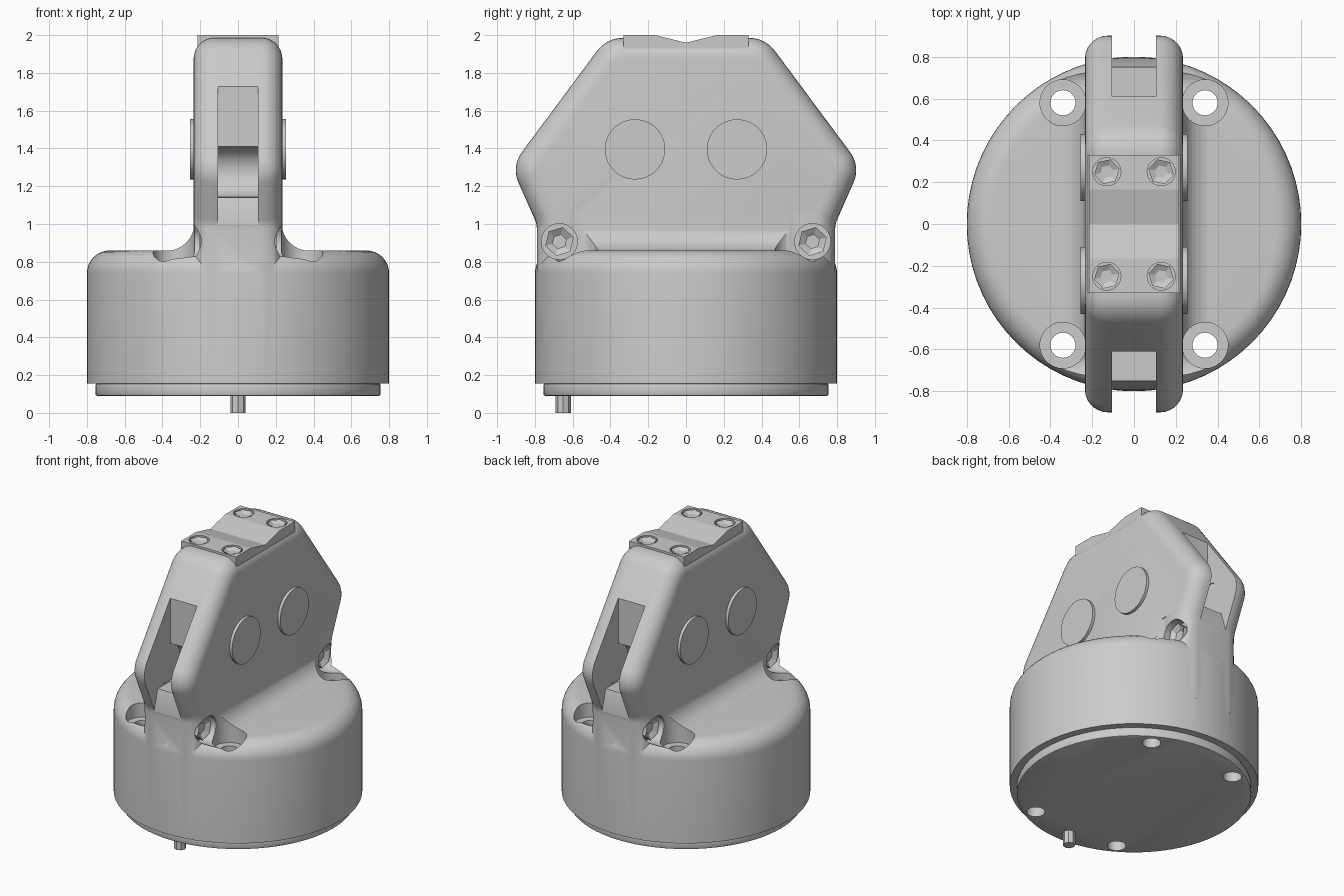
import bpy, bmesh
from math import sin, cos, pi, radians, tan
from mathutils import Matrix, Vector

cube = bpy.data.objects.get("Cube")
if cube:
    bpy.data.objects.remove(cube)

grey = bpy.data.materials.new("plain grey")
grey.use_nodes = True
GREY = (0.6, 0.6, 0.6, 1)
grey.diffuse_color = GREY
grey.node_tree.nodes["Principled BSDF"].inputs["Base Color"].default_value = GREY


def finish(name, bm):
    bmesh.ops.recalc_face_normals(bm, faces=bm.faces)
    me = bpy.data.meshes.new(name)
    bm.to_mesh(me)
    bm.free()
    me.materials.append(grey)
    ob = bpy.data.objects.new(name, me)
    bpy.context.collection.objects.link(ob)
    return ob


def smooth(ob):
    ob.data.shade_smooth()
    ob.data.set_sharp_from_angle(angle=radians(32))


def cylinder(name, loc, r, depth, axis="z", sides=32, chamfer=0.0):
    bm = bmesh.new()
    bmesh.ops.create_cone(bm, cap_ends=True, segments=sides, radius1=r, radius2=r, depth=depth)
    if chamfer:
        rim = [e for e in bm.edges if abs(e.verts[0].co.z - e.verts[1].co.z) < 1e-5]
        bmesh.ops.bevel(bm, geom=rim, offset=chamfer, segments=2, affect="EDGES", profile=0.5)
    turn = Matrix.Rotation(pi / 2, 4, "Y") if axis == "x" else Matrix()
    bm.transform(Matrix.Translation(loc) @ turn)
    return finish(name, bm)


def loft(name, layers, axis="x"):
    """Skin equal outlines given as (outline, height); x: points y,z; y: points x,z."""
    put = (lambda u, v, h: (h, u, v)) if axis == "x" else (lambda u, v, h: (u, h, v))
    bm = bmesh.new()
    rings = [[bm.verts.new(put(u, v, h)) for u, v in pts] for pts, h in layers]
    bm.faces.new(rings[0])
    bm.faces.new(rings[-1][::-1])
    for a, b in zip(rings, rings[1:]):
        for i in range(len(a)):
            bm.faces.new((a[i - 1], b[i - 1], b[i], a[i]))
    return finish(name, bm)


def prism(name, pts, half, axis="x"):
    return loft(name, [(pts, -half), (pts, half)], axis)


def rounded(corners, steps=8):
    """Replace each (u, v, radius) corner of a closed outline by an arc."""
    out = []
    for i, (u, v, r) in enumerate(corners):
        p = Vector((u, v))
        if not r:
            out.append((u, v))
            continue
        d1 = (Vector(corners[i - 1][:2]) - p).normalized()
        d2 = (Vector(corners[(i + 1) % len(corners)][:2]) - p).normalized()
        half = d1.angle(d2) / 2
        centre = p + (d1 + d2).normalized() * (r / sin(half))
        start = p + d1 * (r / tan(half)) - centre
        end = p + d2 * (r / tan(half)) - centre
        for k in range(steps + 1):
            q = start.lerp(end, k / steps).normalized() * r + centre
            out.append((q.x, q.y))
    return out


def inset(pts, d):
    """Shrink a counter-clockwise outline by d."""
    out = []
    for i, p in enumerate(pts):
        p = Vector(p)
        e1 = (p - Vector(pts[i - 1])).normalized()
        e2 = (Vector(pts[(i + 1) % len(pts)]) - p).normalized()
        inward = Vector((-e1.y - e2.y, e1.x + e2.x)).normalized()
        out.append(p + inward * d / cos(e1.angle(e2) / 2))
    return out


def boolean(ob, tool, op="DIFFERENCE"):
    mod = ob.modifiers.new("cut", "BOOLEAN")
    mod.operation, mod.object, mod.solver = op, tool, "EXACT"
    deps = bpy.context.evaluated_depsgraph_get()
    me = bpy.data.meshes.new_from_object(ob.evaluated_get(deps))
    ob.modifiers.clear()
    ob.data = me
    bpy.data.objects.remove(tool)


def bolt(name, loc, r, height, axis="z", side=1, spin=0.0):
    """Hex head with a small sunken socket, facing up or sideways."""
    bm = bmesh.new()
    bmesh.ops.create_cone(bm, cap_ends=True, segments=6, radius1=r, radius2=r, depth=height)
    top = max(bm.faces, key=lambda f: f.calc_center_median().z)
    bmesh.ops.inset_region(bm, faces=[top], thickness=r * 0.5)
    bmesh.ops.translate(bm, verts=top.verts, vec=(0, 0, -height * 0.4))
    turn = Matrix.Rotation(side * pi / 2, 4, "Y") if axis == "x" else Matrix()
    bm.transform(Matrix.Translation(loc) @ turn @ Matrix.Rotation(spin, 4, "Z"))
    return finish(name, bm)


SIDES = (-1, 1)
CORNERS = [(sx, sy) for sx in SIDES for sy in SIDES]

# Round base with a rolled top edge
profile = [(0, 0.155), (0.8, 0.155)]
profile += [(0.68 + 0.12 * cos(k * pi / 16), 0.74 + 0.12 * sin(k * pi / 16)) for k in range(9)]
profile.append((0, 0.86))
bm = bmesh.new()
verts = [bm.verts.new((r, 0, z)) for r, z in profile]
edges = [bm.edges.new(pair) for pair in zip(verts, verts[1:])]
bmesh.ops.spin(bm, geom=verts + edges, cent=(0, 0, 0), axis=(0, 0, 1), angle=2 * pi, steps=72)
bmesh.ops.remove_doubles(bm, verts=bm.verts, dist=1e-4)
body = finish("body", bm)

# Upright housing with rounded rim
right_half = [(0.79, 0.4, 0), (0.79, 1.0, 0.12), (0.925, 1.305, 0.16), (0.42, 1.985, 0.17)]
left_half = [(-y, z, r) for y, z, r in reversed(right_half)]
outline = rounded(right_half + left_half)
turns = [k * pi / 14 for k in range(8)]
rim = [(inset(outline, 0.11 * (1 - cos(t))), 0.125 + 0.11 * sin(t)) for t in turns]
housing = loft("housing", [(pts, -x) for pts, x in reversed(rim)] + rim)
boolean(body, housing, "UNION")

# Concave blend between housing and base
arc = [(0.378 - 0.147 * sin(k * pi / 16), 1.005 - 0.147 * cos(k * pi / 16)) for k in range(9)]
blend = [(0.378, 0.8)] + arc
blend += [(-x, z) for x, z in reversed(blend)]
boolean(body, prism("blend", blend, 0.66, axis="y"), "UNION")

# End slots, each with a round hollow slightly wider than the slot
for s in SIDES:
    slot = [(0.61, 2.2), (0.61, 1.14), (0.75, 1.14), (0.8, 0.97), (1.2, 0.97), (1.2, 2.2)]
    boolean(body, prism("slot_cutter", [(s * y, z) for y, z in slot], 0.105))
    boolean(body, cylinder("hollow_cutter", (0, s * 0.63, 1.276), 0.135, 0.22, axis="x"))

# Bottom plate
plate = cylinder("bottom_plate", (0, 0, 0.123), 0.755, 0.066, sides=72, chamfer=0.01)

# Mounting holes, their pockets and the side bolt bores
for sx, sy in CORNERS:
    spot = (sx * 0.34, sy * 0.58)
    boolean(body, cylinder("pocket_cutter", (*spot, 0.91), 0.11, 0.3))
    boolean(body, cylinder("bore_cutter", (sx * 0.26, sy * 0.67, 0.907), 0.095, 0.2, axis="x"))
    for part in (body, plate):
        boolean(part, cylinder("hole_cutter", (*spot, 0.5), 0.06, 1.2))
    bolt("side_bolt", (sx * 0.175, sy * 0.67, 0.907), 0.078, 0.06, "x", sx, 0.3)
smooth(plate)

# Top clamp with a shallow V and four sunken bolts
clamp_outline = [(-0.33, 1.92), (0.33, 1.92), (0.33, 2.0), (0.165, 2.0), (0, 1.96),
                 (-0.165, 2.0), (-0.33, 2.0)]
clamp = prism("top_clamp", clamp_outline, 0.215)
for sx, sy in CORNERS:
    spot = (sx * 0.13, sy * 0.25)
    boolean(clamp, cylinder("recess_cutter", (*spot, 2.0), 0.067, 0.07, sides=24))
    bolt("clamp_bolt", (*spot, 1.975), 0.062, 0.04, spin=0.3 * sx)
seat = [(-0.329, 1.93), (0.329, 1.93), (0.329, 2.1), (-0.329, 2.1)]
boolean(body, prism("clamp_seat_cutter", seat, 0.3))
smooth(body)

# Axle caps on both faces
for sx, sy in CORNERS:
    smooth(cylinder("axle_cap", (sx * 0.235, sy * 0.27, 1.395), 0.16, 0.04, axis="x", sides=28))

# Locating pin under the base
cylinder("locating_pin", (0, -0.65, 0.06), 0.04, 0.12, sides=8)
